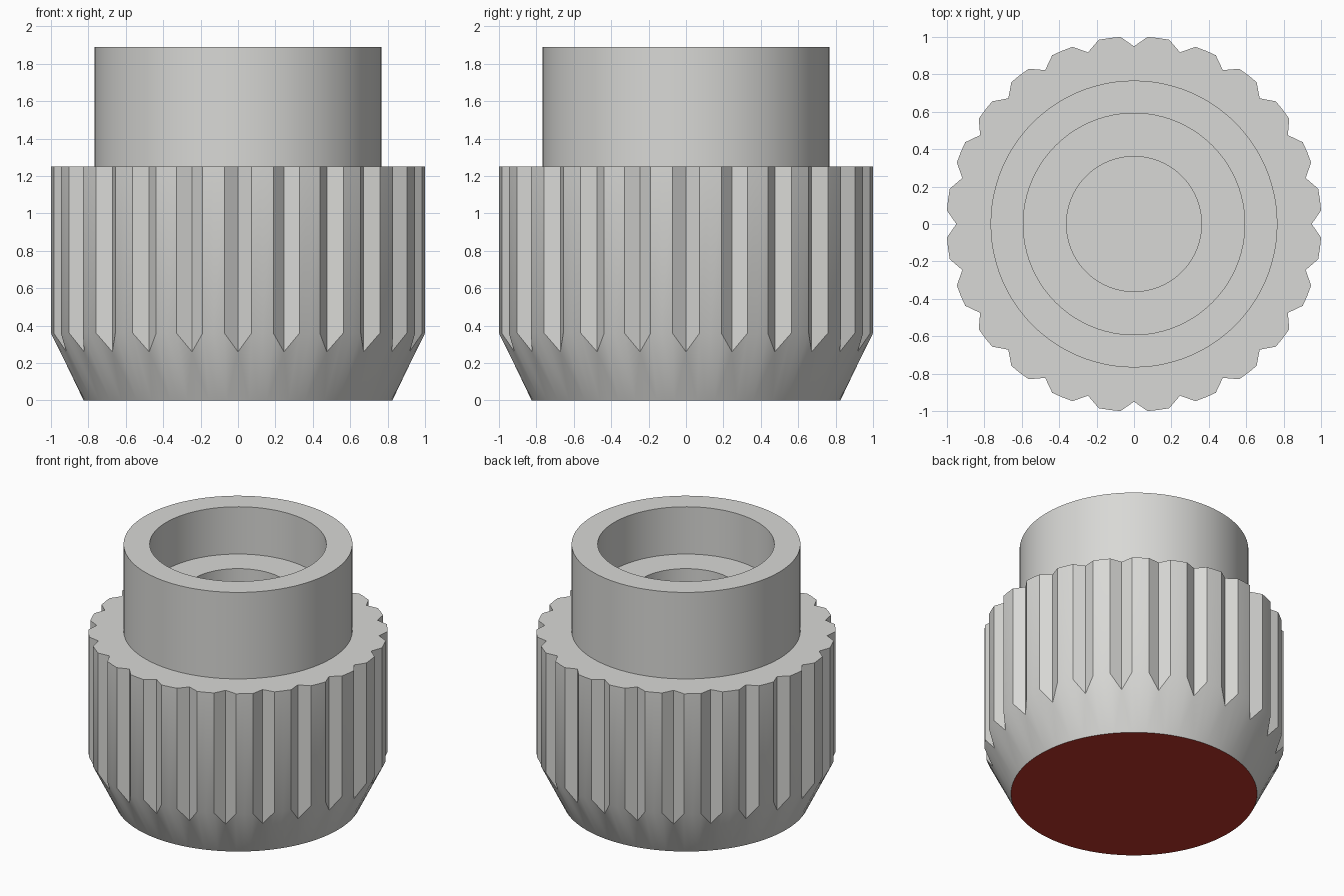
import bpy, bmesh, math

if "Cube" in bpy.data.objects:
    bpy.data.objects.remove(bpy.data.objects["Cube"])

NOTCHES = 24
STEP = 2 * math.pi / NOTCHES
HALF = math.radians(4.15)      # half width of one grip notch
R_GRIP, R_NOTCH = 1.0027, 0.95
Z_TOP = 1.25


def material(name, rgb):
    m = bpy.data.materials.new(name)
    m.diffuse_color = (*rgb, 1)
    m.use_nodes = True
    m.node_tree.nodes["Principled BSDF"].inputs["Base Color"].default_value = m.diffuse_color
    return m


grey = material("light grey", (0.69, 0.69, 0.67))
red = material("red", (0.52, 0.037, 0.023))

# Columns around the knob: notch valley, shoulder, land middle, shoulder
columns = []
for i in range(NOTCHES):
    for offset, valley in ((0, True), (HALF, False), (STEP / 2, False), (STEP - HALF, False)):
        columns.append((i * STEP + offset, valley))

bm = bmesh.new()


def ring(radius, z, notch_radius=None, notch_z=None):
    verts = []
    for angle, valley in columns:
        r = notch_radius if valley and notch_radius else radius
        h = notch_z if valley and notch_z else z
        verts.append(bm.verts.new((r * math.cos(angle), r * math.sin(angle), h)))
    return verts


rings = [
    ring(0.825, 0),                       # base edge
    ring(R_GRIP, 0.36, R_NOTCH, 0.26),    # top of taper, notch tips
    ring(R_GRIP, Z_TOP, R_NOTCH),         # top of grip
    ring(0.767, Z_TOP),                   # collar foot
    ring(0.767, 1.89),                    # collar rim
    ring(0.592, 1.89),                    # socket mouth
    ring(0.592, 1.54),                    # socket ledge
    ring(0.361, 1.54),                    # bore mouth
    ring(0.361, 0.60),                    # bore floor
]
n = len(columns)
for low, high in zip(rings, rings[1:]):
    for i in range(n):
        j = (i + 1) % n
        bm.faces.new((low[i], low[j], high[j], high[i]))
bm.faces.new(rings[-1])                   # bore floor
base = bm.faces.new(rings[0][::-1])       # red underside
base.material_index = 1
# Triangulate the taper so that each notch ends in a clean point
bmesh.ops.triangulate(bm, faces=[f for f in bm.faces if len(f.verts) == 4
                                 and min(v.co.z for v in f.verts) < 0.01])

mesh = bpy.data.meshes.new("grip_knob")
bm.to_mesh(mesh)
bm.free()
mesh.materials.append(grey)
mesh.materials.append(red)
knob = bpy.data.objects.new("grip_knob", mesh)
bpy.context.collection.objects.link(knob)
bpy.context.view_layer.objects.active = knob
knob.select_set(True)
bpy.ops.object.shade_smooth_by_angle(angle=math.radians(30))
